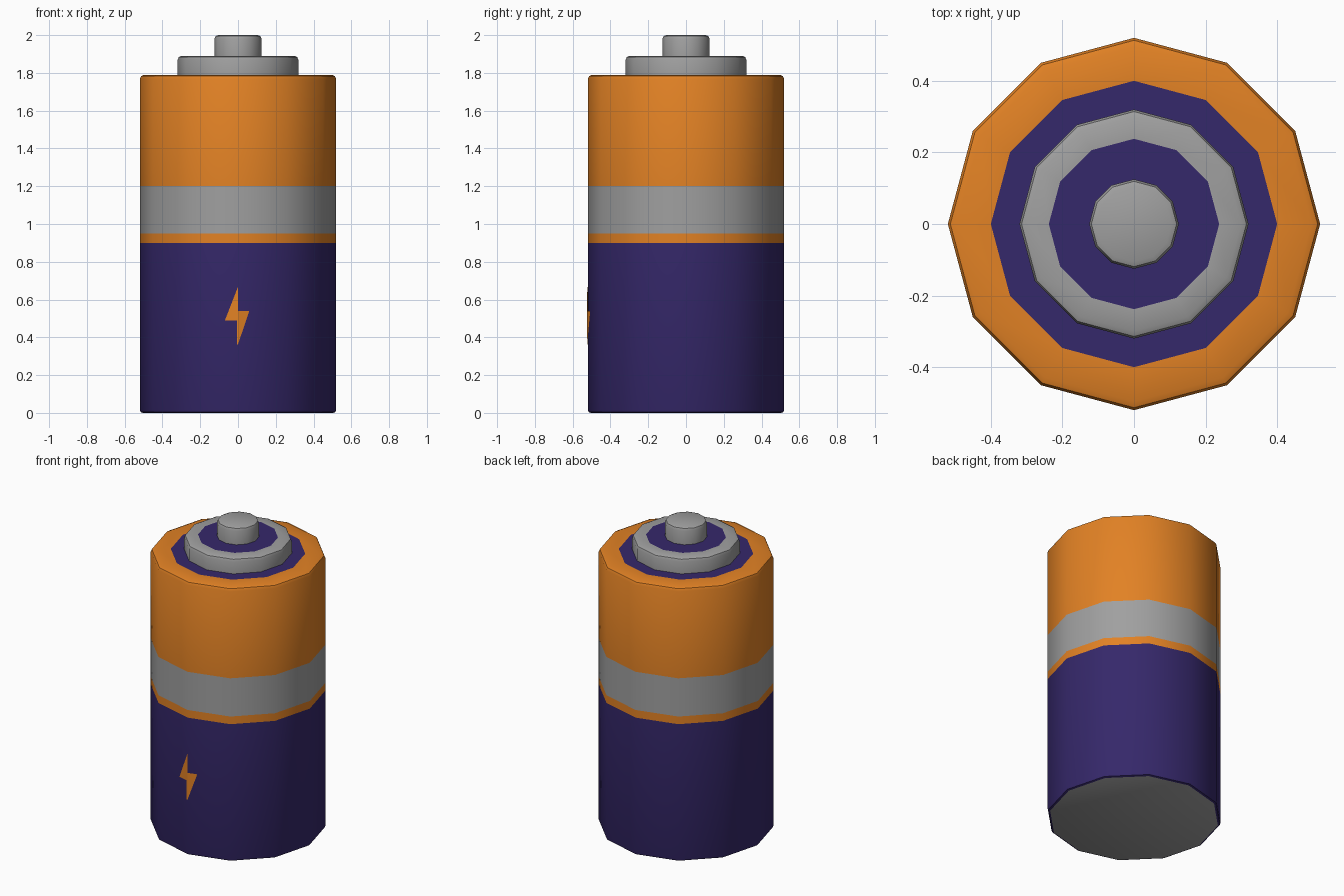
import bpy, bmesh, math

if "Cube" in bpy.data.objects:
    bpy.data.objects.remove(bpy.data.objects["Cube"])

SIDES = 12


def material(name, rgb):
    m = bpy.data.materials.new(name)
    m.diffuse_color = (*rgb, 1)
    m.use_nodes = True
    m.node_tree.nodes["Principled BSDF"].inputs["Base Color"].default_value = m.diffuse_color
    return m


MATS = [material("orange", (0.76, 0.222, 0.018)),
        material("deep purple", (0.036, 0.021, 0.145)),
        material("grey metal", (0.35, 0.35, 0.35))]
ORANGE, PURPLE, GREY = range(3)


def finish(name, bm):
    me = bpy.data.meshes.new(name)
    bm.to_mesh(me)
    bm.free()
    for m in MATS:
        me.materials.append(m)
    ob = bpy.data.objects.new(name, me)
    bpy.context.collection.objects.link(ob)
    return ob


def lathe(name, profile, bottom, top):
    """profile: (radius, z, colour of the band up to the next ring)"""
    bm = bmesh.new()
    rings = [[bm.verts.new((r * math.cos(math.tau * i / SIDES),
                            r * math.sin(math.tau * i / SIDES), z))
              for i in range(SIDES)] for r, z, _ in profile]
    for (_, _, col), a, b in zip(profile, rings, rings[1:]):
        for i in range(SIDES):
            j = (i + 1) % SIDES
            bm.faces.new((a[i], a[j], b[j], b[i])).material_index = col
    bm.faces.new(rings[0][::-1]).material_index = bottom
    bm.faces.new(rings[-1]).material_index = top
    bm.normal_update()
    # smooth around the sides, sharp at the caps
    for f in bm.faces:
        f.smooth = True
    for e in bm.edges:
        e.smooth = e.calc_face_angle(0) < math.radians(42)
    return finish(name, bm)


# main can with colour bands, rounded rims and inset purple top
lathe("battery_body", [
    (0.505, 0.0, PURPLE), (0.516, 0.005, PURPLE), (0.52, 0.016, PURPLE),
    (0.52, 0.90, ORANGE), (0.52, 0.95, GREY), (0.52, 1.20, ORANGE),
    (0.52, 1.767, ORANGE), (0.513, 1.783, ORANGE), (0.496, 1.79, ORANGE),
    (0.40, 1.79, PURPLE)], GREY, PURPLE)

# stepped collar with purple centre
lathe("terminal_collar", [
    (0.32, 1.785, GREY), (0.32, 1.868, GREY), (0.314, 1.883, GREY),
    (0.299, 1.89, GREY), (0.238, 1.89, PURPLE)], GREY, PURPLE)

# contact button
lathe("terminal_button", [
    (0.125, 1.885, GREY), (0.125, 1.979, GREY), (0.119, 1.994, GREY),
    (0.105, 2.0, GREY)], GREY, GREY)

# lightning bolt sheet folded over the front edge of the can
bm = bmesh.new()
slope = math.tan(math.radians(15))
for half in ([(-0.07, 0.488), (0, 0.488), (0, 0.668)],
             [(0, 0.363), (0.06, 0.54), (0, 0.54)],
             [(-0.006, 0.363), (0, 0.363), (0, 0.488), (-0.006, 0.488)]):
    bm.faces.new([bm.verts.new((x, -0.523 + abs(x) * slope, z)) for x, z in half])
for f in bm.faces:
    f.material_index = ORANGE
finish("lightning_bolt", bm)
